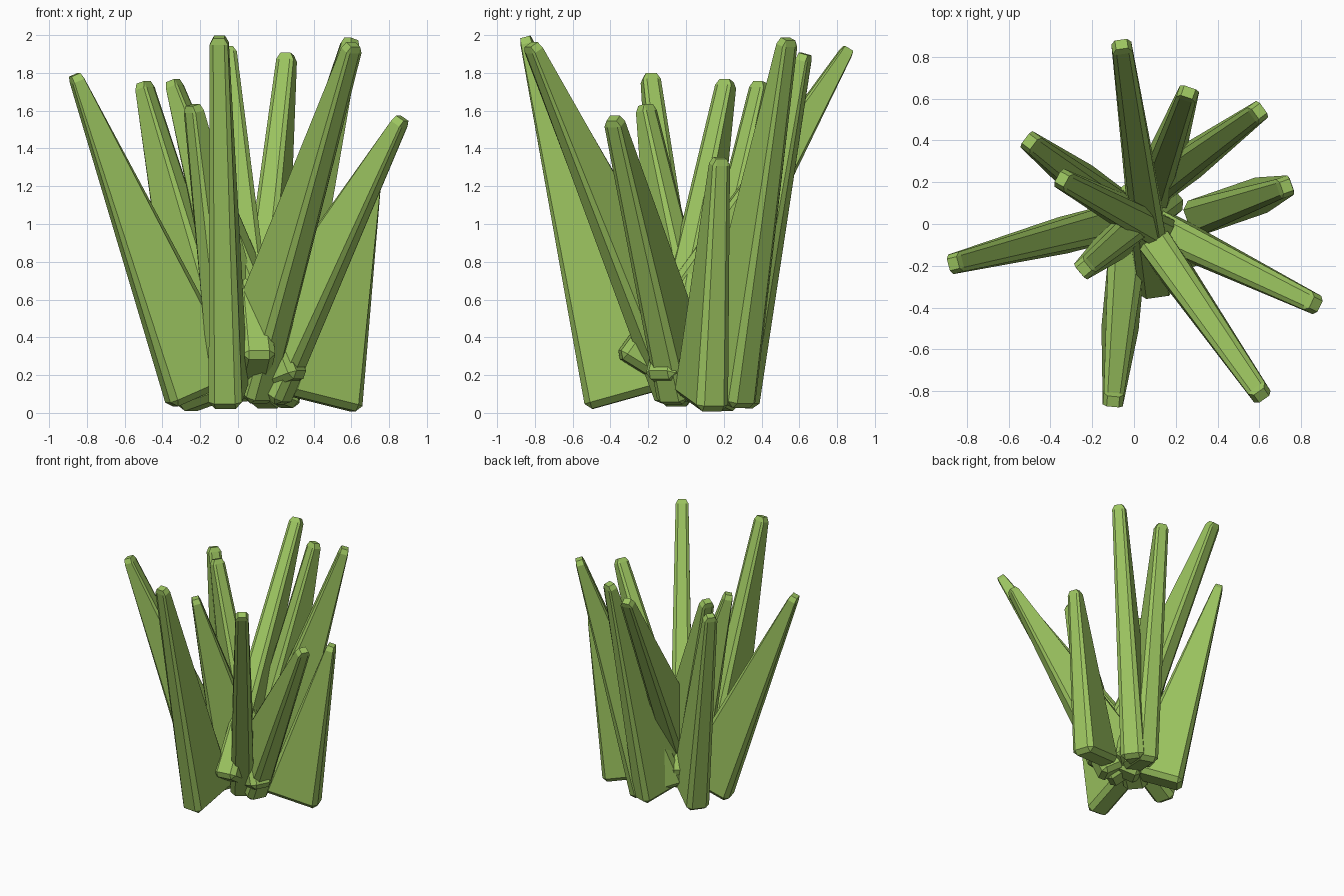
import bpy
import bmesh
from mathutils import Vector, Matrix

cube = bpy.data.objects.get("Cube")
if cube:
    bpy.data.objects.remove(cube, do_unlink=True)

# Single leaf colour
green = bpy.data.materials.new("leaf_green")
green.use_nodes = True
colour = (0.33, 0.55, 0.115, 1.0)
green.diffuse_color = colour
bsdf = green.node_tree.nodes["Principled BSDF"]
bsdf.inputs["Base Color"].default_value = colour
bsdf.inputs["Roughness"].default_value = 0.8

BASE = (0.43, 0.18)    # radial width, thickness at the foot
TIP = (0.062, 0.095)   # the same at the tip
BEVEL = 0.035


def blade(name, base, tip):
    """Chamfered, tapered slab whose broad side lies in its leaning plane."""
    base, tip = Vector(base), Vector(tip)
    axis = tip - base
    length = axis.length
    up = axis.normalized()
    side = Vector((0, 0, 1)).cross(up).normalized()
    out = side.cross(up)

    # Chamfered slab standing on the origin
    bm = bmesh.new()
    bmesh.ops.create_cube(bm, size=1.0)
    for v in bm.verts:
        v.co = Vector((v.co.x * BASE[0], v.co.y * BASE[1],
                       (v.co.z + 0.5) * length))
    bmesh.ops.bevel(bm, geom=bm.edges[:], offset=BEVEL, segments=1,
                    profile=0.5, affect='EDGES')
    # Taper towards the tip
    for v in bm.verts:
        t = v.co.z / length
        v.co.x *= 1 + t * (TIP[0] / BASE[0] - 1)
        v.co.y *= 1 + t * (TIP[1] / BASE[1] - 1)
    # Stand the slab along its leaning axis
    frame = Matrix((out, -side, up)).transposed()
    bm.transform(Matrix.Translation(base) @ frame.to_4x4())
    bmesh.ops.recalc_face_normals(bm, faces=bm.faces[:])

    mesh = bpy.data.meshes.new(name)
    bm.to_mesh(mesh)
    bm.free()
    mesh.materials.append(green)
    obj = bpy.data.objects.new(name, mesh)
    bpy.context.collection.objects.link(obj)


# Foot centre and tip centre of every blade
blades = {
    "back_blade": ((0.09, -0.19, 0.19), (-0.06, 0.86, 1.93)),
    "back_left_blade": ((0.10, 0.17, 0.07), (0.26, 0.63, 1.90)),
    "tall_left_blade": ((0.12, 0.19, 0.08), (0.60, 0.54, 1.98)),
    "short_left_blade": ((0.44, 0.08, 0.05), (0.73, 0.18, 1.35)),
    "front_left_blade": ((0.08, 0.00, 0.14), (0.87, -0.385, 1.56)),
    "tall_front_left_blade": ((0.02, 0.03, 0.14), (0.61, -0.82, 1.95)),
    "front_blade": ((-0.05, -0.32, 0.07), (-0.10, -0.85, 1.99)),
    "front_right_blade": ((0.05, 0.03, 0.10), (-0.24, -0.215, 1.63)),
    "right_blade": ((-0.17, -0.01, 0.105), (-0.865, -0.19, 1.79)),
    "inner_back_right_blade": ((0.17, -0.06, 0.12), (-0.345, 0.215, 1.76)),
    "outer_back_right_blade": ((-0.11, 0.10, 0.06), (-0.50, 0.395, 1.75)),
}
for name, (foot, tip) in blades.items():
    blade(name, foot, tip)
